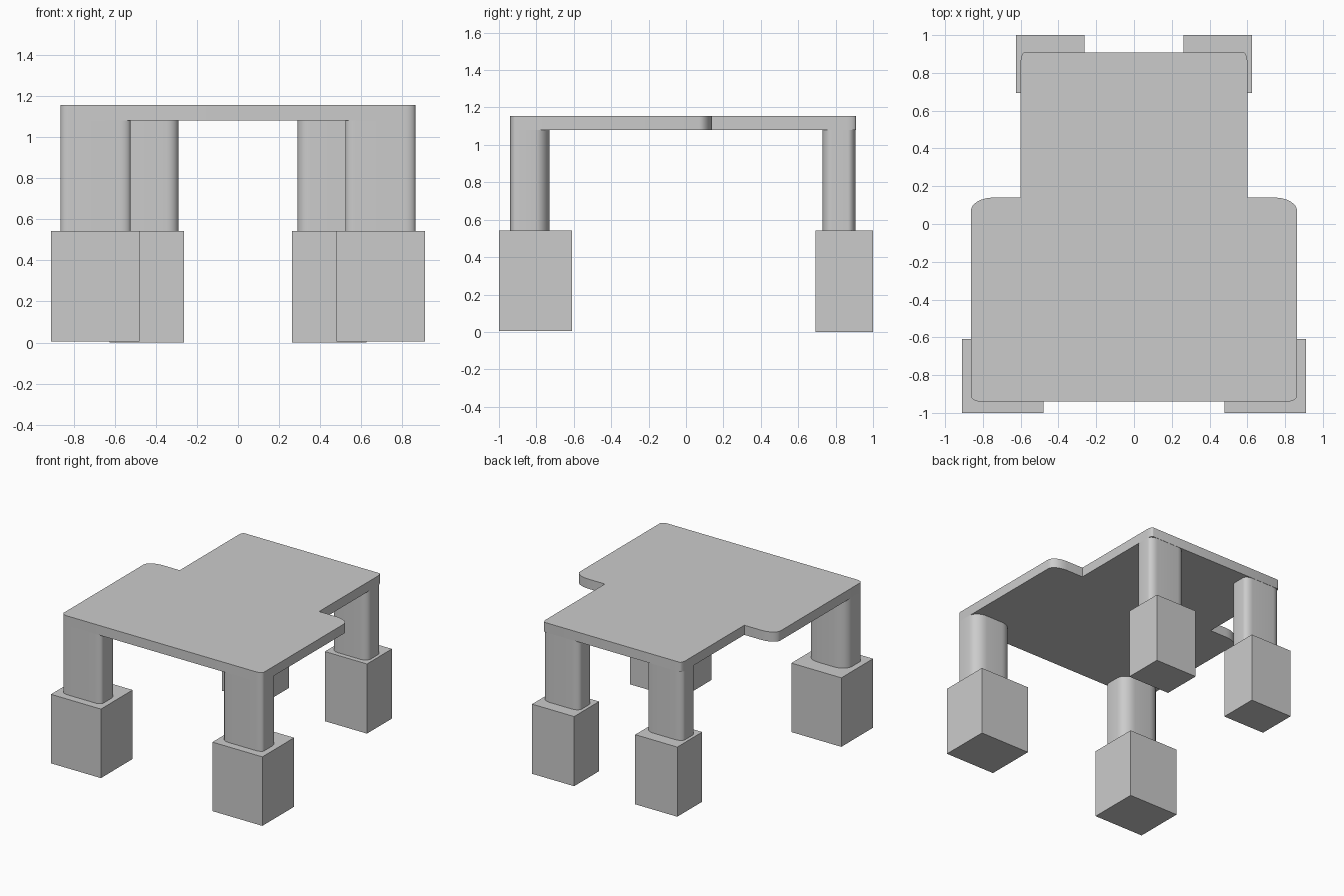
import bpy, bmesh, math

if "Cube" in bpy.data.objects:
    bpy.data.objects.remove(bpy.data.objects["Cube"])


def rounded_outline(corners):
    """Each corner: (x, y, inward x dir, inward y dir, rx, ry), counter-clockwise."""
    pts = []
    n = 8
    for x, y, dx, dy, rx, ry in corners:
        if rx == 0:
            pts.append((x, y))
            continue
        cx, cy = x + dx * rx, y + dy * ry
        arc = [(cx - dx * rx * math.cos(i / n * math.pi / 2),
                cy - dy * ry * math.sin(i / n * math.pi / 2)) for i in range(n + 1)]
        if dx * dy < 0:
            arc.reverse()
        pts += arc
    # arcs start on the vertical side when dx*dy > 0
    return pts


def extrude(name, pts, z0, z1):
    bm = bmesh.new()
    face = bm.faces.new([bm.verts.new((x, y, z0)) for x, y in pts])
    top = bmesh.ops.extrude_face_region(bm, geom=[face])["geom"]
    bmesh.ops.translate(bm, vec=(0, 0, z1 - z0),
                        verts=[v for v in top if isinstance(v, bmesh.types.BMVert)])
    bmesh.ops.recalc_face_normals(bm, faces=bm.faces)
    mesh = bpy.data.meshes.new(name)
    bm.to_mesh(mesh)
    bm.free()
    ob = bpy.data.objects.new(name, mesh)
    bpy.context.collection.objects.link(ob)
    bpy.ops.object.select_all(action='DESELECT')
    ob.select_set(True)
    bpy.context.view_layer.objects.active = ob
    bpy.ops.object.shade_smooth_by_angle(angle=math.radians(30))
    return ob


def rect(x0, x1, y0, y1, front=(0, 0), back=(0, 0)):
    return rounded_outline([(x0, y0, 1, 1, *front), (x1, y0, -1, 1, *front),
                            (x1, y1, -1, -1, *back), (x0, y1, 1, -1, *back)])


# Stepped table top: wide front, narrow back
extrude("table_top", rounded_outline([
    (-0.863, -0.94, 1, 1, 0.05, 0.03),
    (0.863, -0.94, -1, 1, 0.05, 0.03),
    (0.863, 0.14, -1, -1, 0.12, 0.07),
    (0.60, 0.14, 0, 0, 0, 0),
    (0.60, 0.908, -1, -1, 0.02, 0.05),
    (-0.60, 0.908, 1, -1, 0.02, 0.05),
    (-0.60, 0.14, 0, 0, 0, 0),
    (-0.863, 0.14, 1, -1, 0.12, 0.07),
]), 1.08, 1.155)

for side, s in (("left", -1), ("right", 1)):
    def span(a, b):
        return (a, b) if s > 0 else (-b, -a)
    # Rounded legs
    extrude(f"front_leg_{side}", rect(*span(0.523, 0.863), -0.94, -0.73,
                                      (0.05, 0.03), (0.10, 0.08)), 0.54, 1.08)
    extrude(f"back_leg_{side}", rect(*span(0.29, 0.60), 0.73, 0.906,
                                     (0.06, 0.05), (0.06, 0.04)), 0.54, 1.08)
    # Square foot blocks
    extrude(f"front_foot_{side}", rect(*span(0.48, 0.91), -1.0, -0.61), 0.005, 0.542)
    extrude(f"back_foot_{side}", rect(*span(0.263, 0.625), 0.693, 1.0), 0.0, 0.542)
